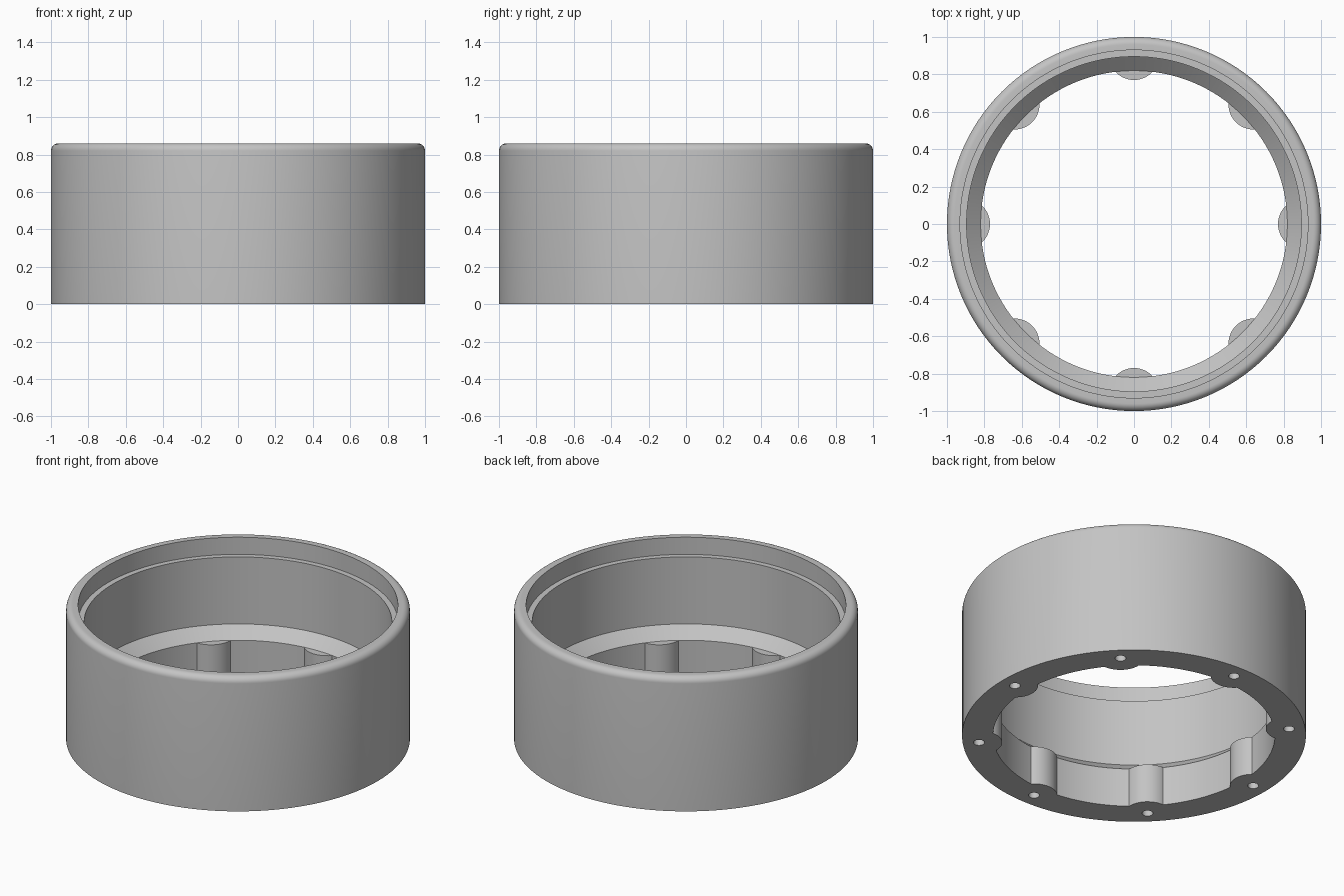
import bpy
import bmesh
from math import pi, cos, sin, radians
from mathutils import Matrix, Vector

cube = bpy.data.objects.get("Cube")
if cube:
    bpy.data.objects.remove(cube, do_unlink=True)

HEIGHT = 0.86
FILLET = 0.04
COUNT = 8
BOSS_CENTRE = 0.905
BOSS_RADIUS = 0.135
BOSS_TOP = 0.25
HOLE_RADIUS = 0.032
HOLE_DEPTH = 0.2

grey = bpy.data.materials.new("plain grey")
grey.use_nodes = True
colour = (0.55, 0.55, 0.55, 1)
grey.diffuse_color = colour
grey.node_tree.nodes["Principled BSDF"].inputs["Base Color"].default_value = colour


def make_object(name, bm):
    bmesh.ops.recalc_face_normals(bm, faces=bm.faces)
    mesh = bpy.data.meshes.new(name)
    bm.to_mesh(mesh)
    bm.free()
    mesh.materials.append(grey)
    obj = bpy.data.objects.new(name, mesh)
    bpy.context.collection.objects.link(obj)
    return obj


def prism_ring(name, outline, bottom, top):
    """Extrude an outline upward and repeat it around the z axis."""
    bm = bmesh.new()
    for i in range(COUNT):
        turn = Matrix.Rotation(2 * pi * i / COUNT, 3, "Z")
        verts = [bm.verts.new(turn @ Vector((x, y, bottom))) for x, y in outline]
        face = bm.faces.new(verts)
        new = bmesh.ops.extrude_face_region(bm, geom=[face])["geom"]
        moved = [v for v in new if isinstance(v, bmesh.types.BMVert)]
        bmesh.ops.translate(bm, verts=moved, vec=(0, 0, top - bottom))
    return make_object(name, bm)


def arc(cx, cy, radius, start, end, steps):
    angles = [radians(start + (end - start) * i / steps) for i in range(steps + 1)]
    return [(cx + radius * cos(a), cy + radius * sin(a)) for a in angles]


# Ring body: stepped inner wall, sloped shoulder and rounded outer rim
profile = [(0.82, 0), (1, 0)]
profile += arc(1 - FILLET, HEIGHT - FILLET, FILLET, 0, 90, 8)
profile += [(0.93, HEIGHT), (0.93, 0.75), (0.895, 0.75), (0.895, 0.32), (0.82, 0.25)]
bm = bmesh.new()
verts = [bm.verts.new((r, 0, z)) for r, z in profile]
edges = [bm.edges.new((v, verts[(i + 1) % len(verts)])) for i, v in enumerate(verts)]
bmesh.ops.spin(bm, geom=verts + edges, cent=(0, 0, 0), axis=(0, 0, 1),
               angle=2 * pi, steps=128, use_merge=True)
bmesh.ops.remove_doubles(bm, verts=bm.verts, dist=0.0001)
ring = make_object("ring_housing", bm)

# Half-round bosses inside the lower bore, and blind screw holes beneath them
bosses = prism_ring("screw_bosses", arc(BOSS_CENTRE, 0, BOSS_RADIUS, 90, 270, 24),
                    0, BOSS_TOP)
holes = prism_ring("hole_cutters", arc(BOSS_CENTRE, 0, HOLE_RADIUS, 0, 345, 23),
                   -0.1, HOLE_DEPTH)

bpy.context.view_layer.objects.active = ring
for tool, operation in ((bosses, "UNION"), (holes, "DIFFERENCE")):
    tool.hide_render = True
    mod = ring.modifiers.new(tool.name, "BOOLEAN")
    mod.operation = operation
    mod.solver = "EXACT"
    mod.object = tool
    bpy.ops.object.modifier_apply(modifier=mod.name)
    bpy.data.objects.remove(tool, do_unlink=True)

# Smooth curved walls with crisp edges
bpy.ops.object.select_all(action="DESELECT")
ring.select_set(True)
bpy.ops.object.shade_smooth_by_angle(angle=radians(30))
